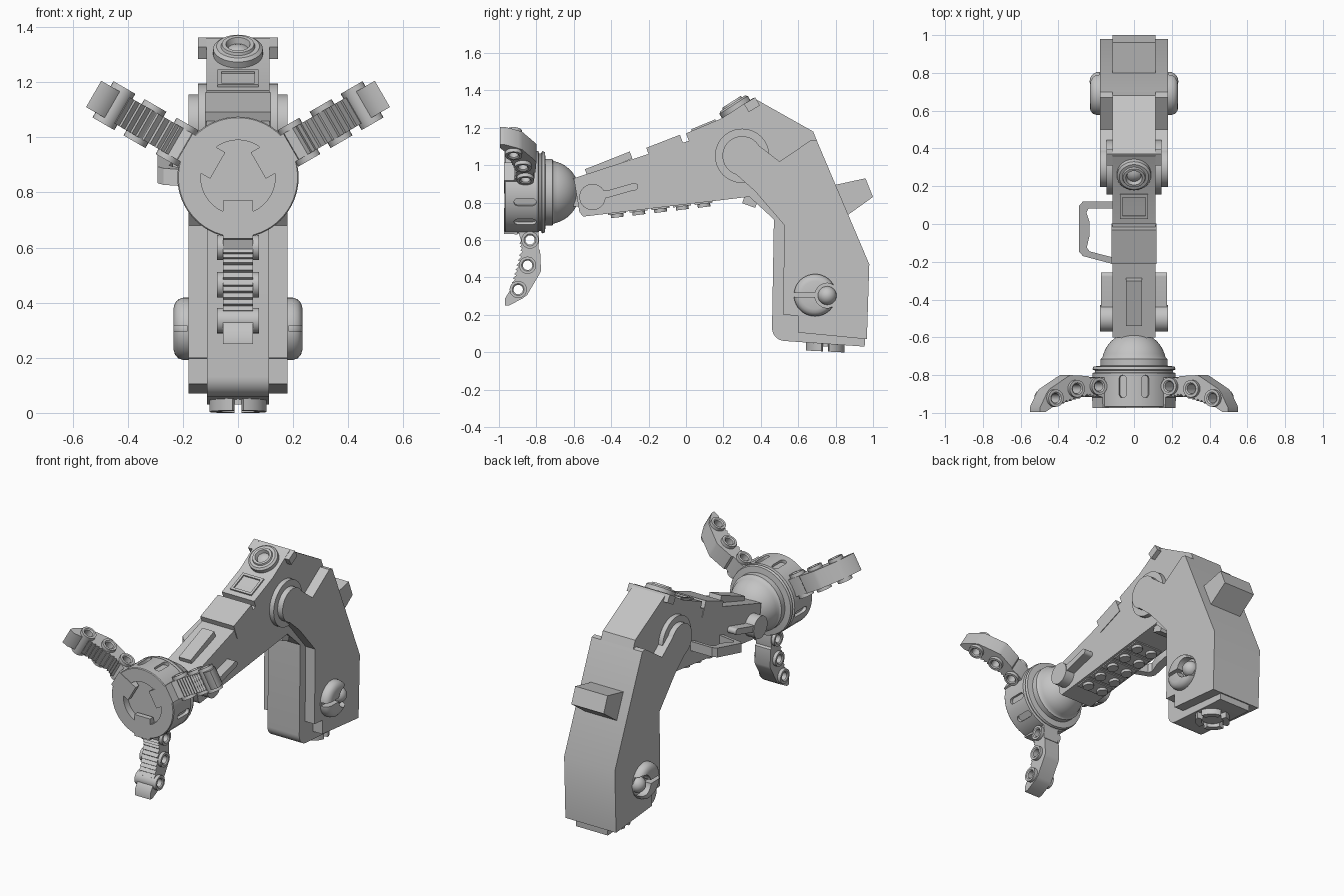
import bpy, bmesh
from math import sin, cos, pi, radians
from mathutils import Vector

if "Cube" in bpy.data.objects:
    bpy.data.objects.remove(bpy.data.objects["Cube"])

GREY = (0.55, 0.55, 0.55, 1)
metal = bpy.data.materials.new("grey_metal")
metal.use_nodes = True
metal.diffuse_color = GREY
metal.node_tree.nodes["Principled BSDF"].inputs["Base Color"].default_value = GREY


def finish(name, bm):
    bmesh.ops.remove_doubles(bm, verts=bm.verts, dist=1e-5)
    bmesh.ops.recalc_face_normals(bm, faces=bm.faces)
    me = bpy.data.meshes.new(name)
    bm.to_mesh(me)
    bm.free()
    me.materials.append(metal)
    ob = bpy.data.objects.new(name, me)
    bpy.context.collection.objects.link(ob)
    return ob


def side(u, v, w):
    return (w, u, v)


def prism(name, pts, w0, w1, place=side):
    """Extrude a 2D outline from w0 to w1."""
    bm = bmesh.new()
    a, b = [[bm.verts.new(place(u, v, w)) for u, v in pts] for w in (w0, w1)]
    bm.faces.new(a)
    bm.faces.new(b[::-1])
    for i in range(len(pts)):
        j = (i + 1) % len(pts)
        bm.faces.new((a[i], a[j], b[j], b[i]))
    return finish(name, bm)


def slab(name, p, q, lo, hi, hw):
    """Box lying along the sloping line p-q of the side view."""
    p, q = Vector(p), Vector(q)
    d = (q - p).normalized()
    n = Vector((-d.y, d.x))
    return prism(name, [p + n * lo, q + n * lo, q + n * hi, p + n * hi], -hw, hw)


def lathe(name, prof, origin, axis, n=40, ring=False):
    """Turn a (radius, height) profile round an axis; ring closes the profile."""
    bm = bmesh.new()
    rot = Vector((0, 0, 1)).rotation_difference(Vector(axis).normalized())
    o = Vector(origin)
    rows = []
    for i in range(n):
        t = 2 * pi * i / n
        rows.append([bm.verts.new(o + rot @ Vector((r * cos(t), r * sin(t), h))) for r, h in prof])
    m = len(prof)
    for i in range(n):
        a, b = rows[i], rows[(i + 1) % n]
        for j in range(m if ring else m - 1):
            k = (j + 1) % m
            if prof[j][0] < 1e-6:
                bm.faces.new((a[j], b[k], a[k]))
            elif prof[k][0] < 1e-6:
                bm.faces.new((a[j], b[j], a[k]))
            else:
                bm.faces.new((a[j], b[j], b[k], a[k]))
    return finish(name, bm)


def disc(name, r, h0, h1, origin, axis, n=40):
    return lathe(name, [(0, h0), (r, h0), (r, h1), (0, h1)], origin, axis, n)


def cut(ob, cutter):
    cutter.hide_render = True
    mod = ob.modifiers.new("cut", "BOOLEAN")
    mod.object, mod.operation, mod.solver = cutter, "DIFFERENCE", "EXACT"
    bpy.context.view_layer.objects.active = ob
    bpy.ops.object.modifier_apply(modifier="cut")
    bpy.data.objects.remove(cutter)


def arc(cx, cy, r, a0, a1, n):
    return [(cx + r * cos(radians(a0 + (a1 - a0) * i / n)),
             cy + r * sin(radians(a0 + (a1 - a0) * i / n))) for i in range(n + 1)]


# Lower column: narrow core with rounded toe, wide side plates, rear block
prism("column_core", [(.34, .83), (.47, .71)] + arc(.53, .13, .07, 180, 265, 8)
      + [(.955, .03), (.96, .1), (.93, .5), (.62, 1.0), (.4, .95)], -.113, .113)
prism("column_plates", [(.37, 1.12), (.5, 1.02), (.67, 1.135), (.70, 1.13), (.98, .47),
      (.967, .07), (.6, .105), (.6, .195), (.52, .2), (.525, .68), (.37, .86), (.24, .975)],
      .08, .18)
prism("column_plates_right", [(v.co.y, v.co.z) for v in
      bpy.data.objects["column_plates"].data.vertices[:12]], -.18, -.08)
prism("column_back", [(.6, .2), (.6, .9), (.67, 1.135), (.70, 1.13), (.98, .47), (.967, .07),
      (.6, .105)], -.1, .1)
prism("rear_block", [(.8, .895), (.96, .93), (1.0, .83), (.86, .73)], -.115, .115)

# Upper arm and its trims
prism("upper_arm", [(-.6, .93), (-.57, .75), (-.55, .725), (.33, .83), (.45, .85), (.6, 1.0),
      (.70, 1.13), (.68, 1.18), (.36, 1.36), (.19, 1.25), (0, 1.17), (.015, 1.13)], -.115, .115)
slab("arm_front_panel", (-.53, .95), (-.29, 1.045), -.01, .03, .042)
slab("arm_middle_cover", (-.2, 1.06), (-.02, 1.13), -.065, .035, .119)
slab("elbow_cap", (.32, 1.31), (.38, 1.345), -.03, .02, .145)
panel = slab("square_panel", (.03, 1.183), (.16, 1.237), -.01, .009, .075)
cut(panel, slab("panel_cutter", (.045, 1.189), (.145, 1.231), -.003, .03, .06))
prism("wrist_neck", [(-.62, .93), (-.64, .85), (-.6, .78), (-.5, .78), (-.5, .93)], -.07, .07)
lathe("elbow_lens", [(.09, -.02), (.09, .02), (.078, .03), (.062, .03), (.058, .04),
      (.044, .04), (.036, .018), (.02, .026), (0, .03)], (0, .265, 1.305), (0, -.54, .84))

# Underside of the arm: panels with paired studs
for i in range(5):
    y = -.37 + .116 * i
    z = .725 + .119 * (y + .55)
    slab("underside_panel", (y - .048, z - .006), (y + .048, z + .006), -.008, .02, .1)
    for x in (-.055, .055):
        disc("underside_stud", .034, -.026, .03, (x, y, z), (0, -.12, 1), 16)
slab("elbow_stop", (.31, .825), (.38, .80), -.03, .05, .1)

# Paired side parts: shoulder discs, wrist levers, knobs
for s in (-1, 1):
    ax = (s, 0, 0)
    disc("shoulder_boss", .145, .1, .145, (0, .3, 1.05), ax, 48)
    disc("shoulder_pin", .105, .1, .18, (0, .3, 1.05), ax, 48)
    disc("wrist_pivot", .07, .1, .18, (0, -.5, .83), ax)
    prism("wrist_lever", [(-.5, .81), (-.42, .825), (-.28, .865)] + arc(-.275, .885, .02, -70, 100, 6)
          + [(-.42, .865), (-.5, .86)], s * .1, s * .175)
    knob = lathe("side_knob", [(0, 0), (.113, 0), (.113, .02), (.107, .038), (.093, .05),
                 (.075, .055), (0, .055)], (s * .179, .69, .305), ax)
    cut(knob, prism("slot_cutter", [(.5, .295), (.9, .295), (.9, .318), (.5, .318)],
                    s * .185, s * .3))
    cut(knob, disc("pocket_cutter", .066, .186, .3, (0, .755, .303), ax))
    disc("knob_ball_seat", .03, .17, .2, (0, .755, .303), ax)
    ball = [(r, h) for h, r in arc(0, 0, .05, 0, 180, 12)]
    ball[0], ball[-1] = (0, .05), (0, -.05)
    lathe("knob_ball", ball, (s * .185, .755, .303), ax, 24)

# Foot ring in four arcs below the column
for q in range(4):
    a = 90 * q
    prism("foot_ring", arc(0, .745, .105, a + 11, a + 79, 8) + arc(0, .745, .068, a + 79, a + 11, 8),
          .004, .09, lambda u, v, w: (u, v, w - .05 * (v - .745)))
disc("foot_hub", .068, .03, .09, (0, .745, 0), (0, 0, 1))

# Side handle, a bent strap following the slope of the arm
prism("side_handle", [(-.1, .12), (-.27, .12), (-.292, .095), (-.292, -.145), (-.27, -.17),
      (-.1, -.215), (-.1, -.18), (-.235, -.145), (-.25, -.125), (-.235, -.06), (-.235, .01),
      (-.252, .06), (-.24, .083), (-.1, .083)], -.03, .03,
      lambda u, v, w: (u, v, .9 + .25 * v + w))

# Wrist ball and claw housing
ZC = .855
lathe("claw_housing", [(0, -.925), (.135, -.925), (.135, -.97), (.216, -.97), (.22, -.965),
      (.22, -.79), (.207, -.785), (.207, -.775), (.22, -.77), (.215, -.755), (.178, -.75),
      (.178, -.715), (.17, -.71)] + [(r, h) for r, h in arc(0, -.74, .17, 12, 89, 12)]
      + [(0, -.57)], (0, 0, ZC), (0, 1, 0), 64)
housing = bpy.data.objects["claw_housing"]


def radial(deg, off=0):
    """Place (radius, y, sideways) at an angle round the claw axis."""
    c, s = cos(radians(deg)), sin(radians(deg))
    return lambda r, y, w: (r * c - w * s, y + off, ZC + r * s + w * c)


for a in (74, 106, 194, 226, 314, 346):
    put = radial(a)
    cut(housing, prism("slot_cutter", arc(-.9, 0, .02, 90, 270, 6) + arc(-.82, 0, .02, -90, 90, 6),
                       .2, .26, lambda y, t, r: put(r, y, t)))

# Three toothed fingers with hollow knuckles
KNUCKLES = [(.255, -.834), (.39, -.847), (.52, -.897)]
OUTER = [(.2, -.79), (.255, -.785), (.3, -.79), (.31, -.78), (.42, -.775), (.44, -.785),
         (.55, -.85), (.565, -.87), (.605, -.945), (.605, -.969), (.57, -.969)]
INNER = [(.53, -.945), (.46, -.925), (.39, -.905), (.31, -.885), (.255, -.895)]
teeth = []
for (r0, y0), (r1, y1) in zip(INNER, INNER[1:]):
    for k in range(3):
        for t, d in ((k / 3, 0), ((k + .7) / 3, .013)):
            teeth.append((r0 + (r1 - r0) * t, y0 + (y1 - y0) * t + d))

for deg, off in ((270, 0), (30, -.025), (150, -.025)):
    put = radial(deg, off)
    side_dir = Vector(put(0, 0, 1)) - Vector(put(0, 0, 0))
    finger = prism("finger", OUTER + teeth + [(.2, -.9)], -.055, .055, put)
    for r, y in KNUCKLES:
        o = put(r, y, 0)
        cut(finger, disc("hole_cutter", .036, -.1, .1, o, side_dir, 24))
        lathe("knuckle", [(.025, -.07), (.032, -.076), (.046, -.076), (.046, .076),
              (.032, .076), (.025, .07)], o, side_dir, 24, ring=True)
    prism("finger_root", [(.085, -.94), (.085, -.973), (.222, -.973), (.225, -.9), (.2, -.9)],
          -.055, .055, radial(deg))

# Crisp edges with smooth round surfaces
bpy.ops.object.select_all(action="DESELECT")
for ob in bpy.context.collection.objects:
    if ob.type == "MESH":
        ob.select_set(True)
        bpy.context.view_layer.objects.active = ob
bpy.ops.object.shade_smooth_by_angle(angle=radians(32))
